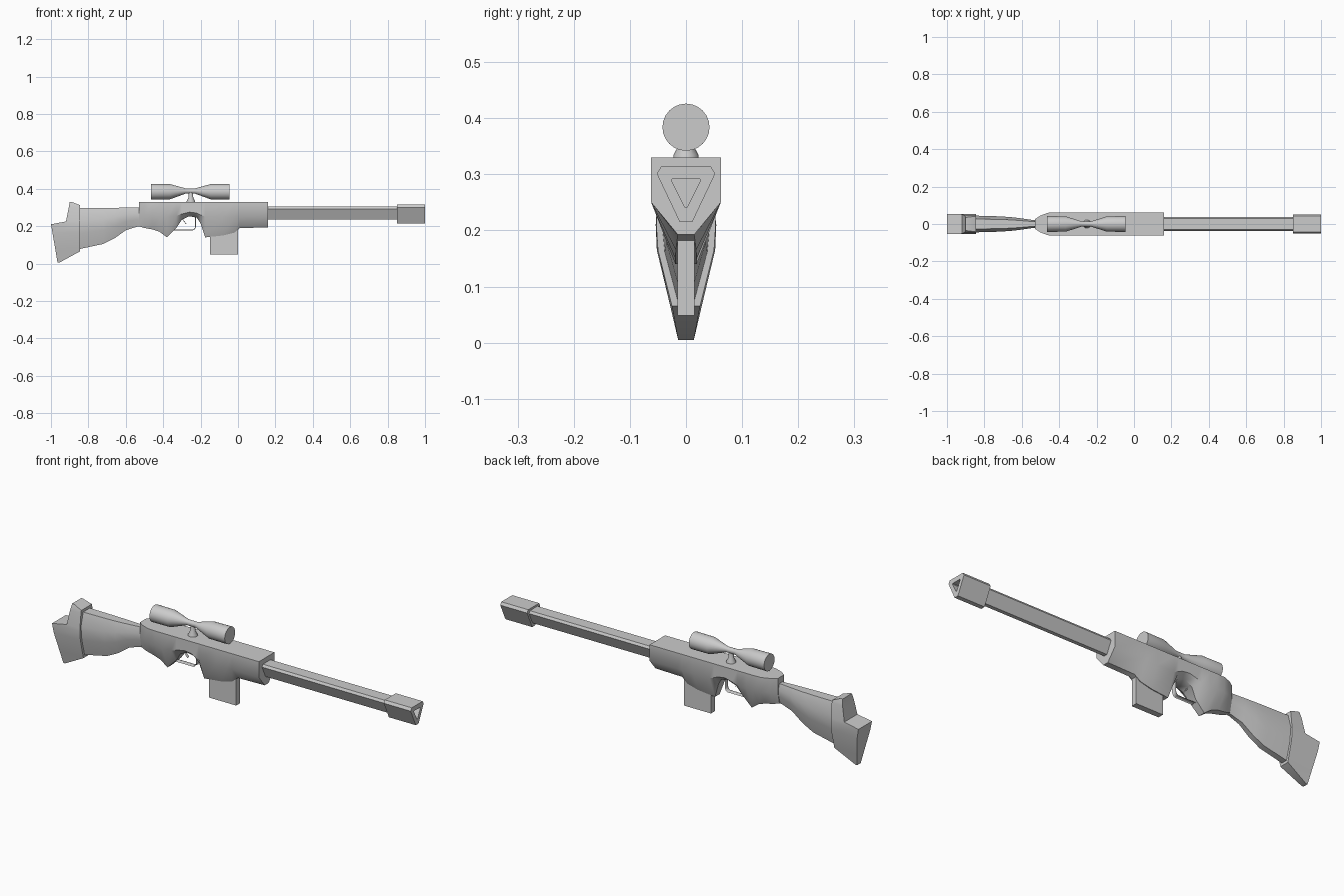
import bpy, bmesh, math

if "Cube" in bpy.data.objects:
    bpy.data.objects.remove(bpy.data.objects["Cube"])


def loft(name, rings, angle=40):
    """Skin a list of equal-length point rings and cap both ends."""
    bm = bmesh.new()
    vs = [[bm.verts.new(p) for p in r] for r in rings]
    n = len(rings[0])
    for a, b in zip(vs, vs[1:]):
        for i in range(n):
            j = (i + 1) % n
            bm.faces.new((a[i], a[j], b[j], b[i]))
    bm.faces.new(vs[0])
    bm.faces.new(vs[-1])
    bmesh.ops.recalc_face_normals(bm, faces=bm.faces)
    me = bpy.data.meshes.new(name)
    bm.to_mesh(me)
    bm.free()
    ob = bpy.data.objects.new(name, me)
    bpy.context.collection.objects.link(ob)
    bpy.ops.object.select_all(action='DESELECT')
    ob.select_set(True)
    bpy.context.view_layer.objects.active = ob
    bpy.ops.object.shade_smooth_by_angle(angle=math.radians(angle))
    return ob


def mirrored(x, half):
    """Ring at x from (half width, z) points listed top to bottom."""
    return [(x, y, z) for y, z in half] + [(x, -y, z) for y, z in reversed(half)]


def tri(x, w, top, bottom, c):
    """Downward triangle with clipped corners."""
    return mirrored(x, [(w - c * .6, top), (w, top - c), (c * .8, bottom)])


def disc(x, r, z, n=24):
    return [(x, r * math.cos(2 * math.pi * i / n), z + r * math.sin(2 * math.pi * i / n))
            for i in range(n)]


def slab(z, x0, x1, w0, w1):
    return [(x0, -w0, z), (x1, -w1, z), (x1, w1, z), (x0, w0, z)]


def band(name, pts, width, thick):
    """Flat strip following a path in the xz plane."""
    cu = bpy.data.curves.new(name, 'CURVE')
    cu.dimensions = '2D'
    cu.fill_mode = 'BOTH'
    cu.extrude = width
    cu.bevel_depth = thick
    cu.bevel_resolution = 1
    sp = cu.splines.new('POLY')
    sp.points.add(len(pts) - 1)
    for p, (x, z) in zip(sp.points, pts):
        p.co = (x, z, 0, 1)
    ob = bpy.data.objects.new(name, cu)
    ob.rotation_euler = (math.pi / 2, 0, 0)
    bpy.context.collection.objects.link(ob)


# Receiver: x, bottom z, side break z, half width, bottom half width
body = [
    (-.53, .20, .26, .025, .012), (-.50, .19, .26, .045, .016),
    (-.46, .183, .255, .06, .02), (-.42, .17, .255, .062, .02),
    (-.38, .14, .25, .062, .018), (-.33, .19, .255, .062, .02),
    (-.30, .235, .265, .062, .03), (-.26, .253, .275, .062, .035),
    (-.22, .245, .27, .062, .033), (-.20, .215, .26, .062, .026),
    (-.175, .14, .25, .062, .019), (-.08, .15, .25, .062, .019),
    (-.02, .165, .25, .062, .018), (.01, .19, .25, .062, .015),
    (.16, .193, .25, .062, .015)]
loft("receiver", [mirrored(x, [(w, .33), (w, m), (wb, b)]) for x, b, m, w, wb in body])

# Barrel and hollow muzzle
loft("barrel", [tri(.12, .037, .305, .235, .012), tri(.88, .037, .305, .235, .012)])
loft("muzzle", [tri(.85, .052, .315, .215, .014), tri(1, .052, .315, .215, .014),
                tri(1, .026, .292, .242, .003), tri(.95, .026, .292, .242, .003)])

# Stock: x, top z, bottom z, half width
stock = [(-.50, .30, .20, .02), (-.54, .30, .197, .021), (-.60, .299, .178, .03),
         (-.66, .298, .135, .037), (-.72, .298, .105, .041), (-.86, .298, .075, .045)]
loft("stock", [mirrored(x, [(w * .6, t), (w, t - .3 * (t - b)),
                            (w * .85, t - .62 * (t - b)), (w * .35, b)])
               for x, t, b, w in stock], 50)

# Butt pad with a raised hook
loft("butt", [slab(.005, -.965, -.955, .014, .014), slab(.065, -.975, -.845, .028, .025),
              slab(.165, -.992, -.845, .052, .05), slab(.21, -1, -.845, .054, .053),
              slab(.225, -.92, -.845, .052, .053), slab(.30, -.905, -.845, .045, .045),
              slab(.312, -.903, -.845, .042, .042), slab(.33, -.90, -.89, .036, .036)])

# Magazine
loft("magazine", [slab(z, -.15, 0, .015, .015) for z in (.048, .2)])

# Scope and its mount
scope = [(-.465, .042), (-.365, .041), (-.28, .014), (-.23, .014), (-.145, .041), (-.045, .042)]
loft("scope", [disc(x, r, .384 if r > .02 else .388) for x, r in scope])
mount = [(.32, .024), (.335, .022), (.352, .013), (.385, .011)]
loft("scope_mount", [[(-.252 + r * math.cos(a * math.pi / 6), r * math.sin(a * math.pi / 6), z)
                      for a in range(12)] for z, r in mount])

# Trigger and guard
band("trigger_guard", [(-.35, .178), (-.24, .178), (-.23, .184), (-.225, .196), (-.225, .25)],
     .008, .004)
band("trigger", [(-.305, .26), (-.295, .232), (-.278, .21)], .004, .003)
